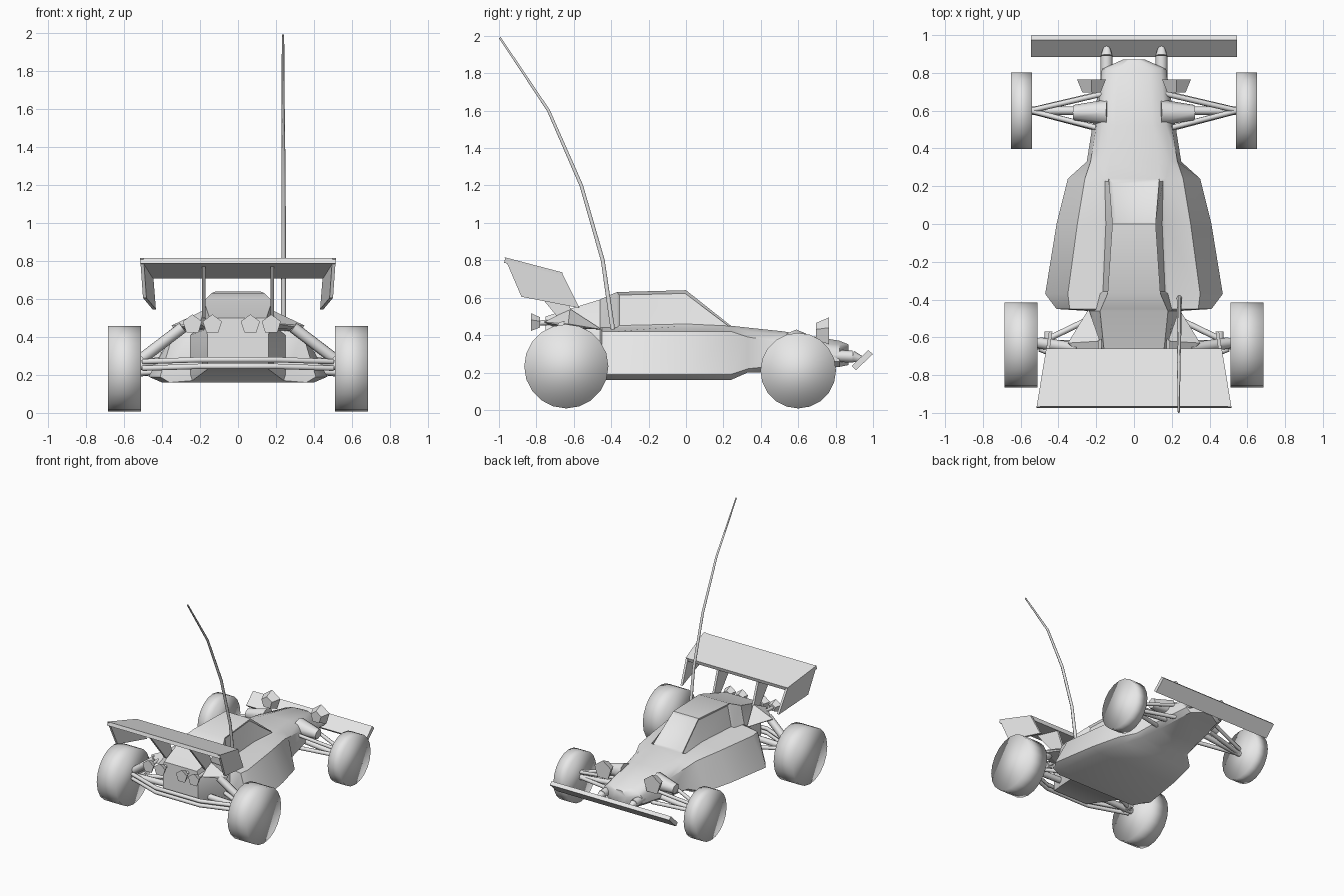
import bpy
import bmesh
import math
from mathutils import Matrix, Vector

default_cube = bpy.data.objects.get("Cube")
if default_cube:
    bpy.data.objects.remove(default_cube, do_unlink=True)

# One plain grey for the whole vehicle
grey = bpy.data.materials.new("plain_grey")
grey.use_nodes = True
colour = (0.8, 0.8, 0.8, 1)
grey.diffuse_color = colour
grey.node_tree.nodes["Principled BSDF"].inputs["Base Color"].default_value = colour

SIDES = (("left", 1), ("right", -1))


def finish(bm, name, smooth_angle=35):
    """Turn a bmesh into an object, keeping edges above the angle sharp."""
    bmesh.ops.recalc_face_normals(bm, faces=bm.faces)
    for face in bm.faces:
        face.smooth = True
    for edge in bm.edges:
        edge.smooth = edge.calc_face_angle(0) < math.radians(smooth_angle)
    mesh = bpy.data.meshes.new(name)
    bm.to_mesh(mesh)
    bm.free()
    mesh.materials.append(grey)
    obj = bpy.data.objects.new(name, mesh)
    bpy.context.scene.collection.objects.link(obj)
    return obj


def rod(name, start, end, radius, end_radius=None, sides=8, smooth_angle=50):
    """Cylinder or cone running between two points."""
    start, end = Vector(start), Vector(end)
    axis = end - start
    turn = axis.to_track_quat("Z", "Y").to_matrix().to_4x4()
    bm = bmesh.new()
    bmesh.ops.create_cone(
        bm, cap_ends=True, segments=sides, radius1=radius,
        radius2=radius if end_radius is None else end_radius,
        depth=axis.length, matrix=Matrix.Translation((start + end) / 2) @ turn)
    return finish(bm, name, smooth_angle)


def hull(name, points):
    """Convex solid around a few corner points."""
    bm = bmesh.new()
    for point in points:
        bm.verts.new(point)
    result = bmesh.ops.convex_hull(bm, input=bm.verts)
    loose = [v for v in result["geom_interior"] if isinstance(v, bmesh.types.BMVert)]
    bmesh.ops.delete(bm, geom=loose, context="VERTS")
    bmesh.ops.dissolve_limit(bm, angle_limit=0.02, verts=bm.verts, edges=bm.edges)
    return finish(bm, name, 10)


def slab(name, corners, offset):
    """Flat panel given a thickness by an offset vector."""
    corners = [Vector(c) for c in corners]
    return hull(name, corners + [c + Vector(offset) for c in corners])


def chain(name, points, radii, sides=6):
    """Swept tube through points, bending in the given path."""
    curve = bpy.data.curves.new(name, "CURVE")
    curve.dimensions = "3D"
    curve.bevel_depth = 1
    curve.bevel_resolution = (sides - 4) // 2
    curve.use_fill_caps = True
    spline = curve.splines.new("POLY")
    spline.points.add(len(points) - 1)
    for knot, point, radius in zip(spline.points, points, radii):
        knot.co = (*point, 1)
        knot.radius = radius
    curve.materials.append(grey)
    obj = bpy.data.objects.new(name, curve)
    bpy.context.scene.collection.objects.link(obj)


# Body shell: each section is y, then half-profile x, z pairs
# in the order floor edge, sill, shoulder, cabin base, roof edge
SECTIONS = [
    (-.75, .16, .23, .16, .25, .16, .41, .17, .44, .15, .5),
    (-.46, .24, .17, .25, .2, .25, .41, .21, .44, .18, .59),
    (-.45, .36, .16, .41, .19, .34, .42, .2, .44, .175, .595),
    (-.37, .4, .16, .47, .19, .35, .42, .18, .44, .14, .63),
    (0, .34, .16, .41, .19, .3, .42, .165, .45, .115, .64),
    (.24, .29, .16, .35, .19, .26, .42, .17, .44, .135, .45),
    (.33, .2, .2, .25, .22, .23, .39, .19, .42, .13, .44),
    (.52, .18, .2, .22, .24, .2, .36, .17, .4, .1, .42),
    (.82, .13, .23, .17, .26, .17, .32, .14, .35, .08, .37),
    (.87, .04, .24, .06, .27, .06, .31, .04, .34, .02, .35),
]
bm = bmesh.new()
rings = []
for y, *profile in SECTIONS:
    half = list(zip(profile[::2], profile[1::2]))
    ring = half + [(-x, z) for x, z in reversed(half)]
    rings.append([bm.verts.new((x, y, z)) for x, z in ring])
panels = {}
for row, (near, far) in enumerate(zip(rings, rings[1:])):
    for col in range(len(near)):
        nxt = (col + 1) % len(near)
        panels[row, col] = bm.faces.new((near[col], near[nxt], far[nxt], far[col]))
bm.faces.new(rings[0])
bm.faces.new(rings[-1])
bmesh.ops.recalc_face_normals(bm, faces=bm.faces)
# Recessed windshield and side windows
for window, rim in (([(4, 4)], .022), ([(3, 3), (4, 3)], .014), ([(3, 5), (4, 5)], .014)):
    bmesh.ops.inset_region(bm, faces=[panels[key] for key in window],
                           thickness=rim, depth=-.012, use_even_offset=True)
finish(bm, "body_shell")

# Tall rear wing
wing_thickness = (0, -.008, -.028)
slab("wing_plane", [(.515, -.965, .815), (-.515, -.965, .815),
                    (-.465, -.66, .735), (.465, -.66, .735)], wing_thickness)

for side, s in SIDES:
    # Wing end plates and struts
    slab(side + "_wing_end_plate",
         [(s * .515, -.97, .815), (s * .465, -.665, .735),
          (s * .45, -.57, .545), (s * .5, -.88, .605)], (-s * .018, 0, 0))
    slab(side + "_wing_strut",
         [(s * .19, -.92, .78), (s * .19, -.68, .72),
          (s * .19, -.61, .52), (s * .19, -.69, .5)], (-s * .018, 0, 0))

    # Flared panel beside the engine cover
    hull(side + "_rear_flare",
         [(s * .24, -.45, .43), (s * .35, -.63, .46), (s * .2, -.76, .47),
          (s * .18, -.62, .54), (s * .16, -.7, .44), (s * .34, -.64, .445)])

    # Tyres, softly shaded all over
    rod(side + "_tail_tyre", (s * .51, -.64, .233), (s * .685, -.64, .233),
        .225, sides=20, smooth_angle=180)
    rod(side + "_nose_tyre", (s * .54, .6, .21), (s * .65, .6, .21),
        .202, sides=20, smooth_angle=180)

    # Nose suspension: axle, wishbones, and upper links
    nose_hub = (s * .55, .6, .21)
    rod(side + "_nose_axle", (s * .15, .6, .25), nose_hub, .022)
    for label, y in (("fore", .69), ("aft", .5)):
        rod(side + "_nose_%s_lower_arm" % label, (s * .17, y, .23), nose_hub, .016)
        rod(side + "_nose_%s_upper_arm" % label, (s * .16, y, .34),
            (s * .55, .6, .25), .014)
    rod(side + "_nose_mount", (s * .14, .59, .36), (s * .32, .59, .34), .07, .04)

    # Tail suspension: axle, arms and damper
    tail_hub = (s * .52, -.64, .25)
    rod(side + "_tail_axle", (s * .15, -.64, .26), tail_hub, .025)
    rod(side + "_tail_damper", (s * .29, -.66, .45), (s * .5, -.63, .29), .03)
    rod(side + "_tail_fore_arm", (s * .23, -.5, .25), tail_hub, .016)
    rod(side + "_tail_hub_post", (s * .455, -.57, .25), (s * .455, -.67, .25), .02)

    # Nose lamps and bumper mounts
    rod(side + "_nose_lamp", (s * .225, .695, .415), (s * .225, .765, .415),
        .05, .08, sides=5, smooth_angle=20)
    rod(side + "_bumper_mount", (s * .145, .78, .29), (s * .145, .89, .285), .032)
    rod(side + "_bumper_mount_tip", (s * .145, .89, .285), (s * .145, .95, .27), .032, .012)

# Tail lamps
for number, x in enumerate((-.24, -.135, .065, .175)):
    rod("tail_lamp_%d" % number, (x, -.78, .465), (x, -.83, .465),
        .03, .053, sides=5, smooth_angle=20)
    rod("tail_lamp_stem_%d" % number, (x, -.68, .47), (x, -.78, .465), .014)

# Bowed tubes behind the tail
for label, height in (("lower", .235), ("upper", .27)):
    path = [(-.5, -.66, height), (-.2, -.78, height + .01),
            (.2, -.78, height + .01), (.5, -.66, height)]
    chain("tail_%s_tube" % label, path, [.016] * len(path))

# Tilted plate bumper at the nose
slab("nose_bumper", [(-.545, .885, .235), (.545, .885, .235),
                     (.545, .975, .32), (-.545, .975, .32)], (0, .024, -.022))

# Whip antenna
chain("antenna", [(.24, -.39, .42), (.24, -.445, .8), (.24, -.56, 1.2),
                  (.237, -.735, 1.6), (.237, -.995, 1.99)],
      [.014, .012, .011, .009, .006])
